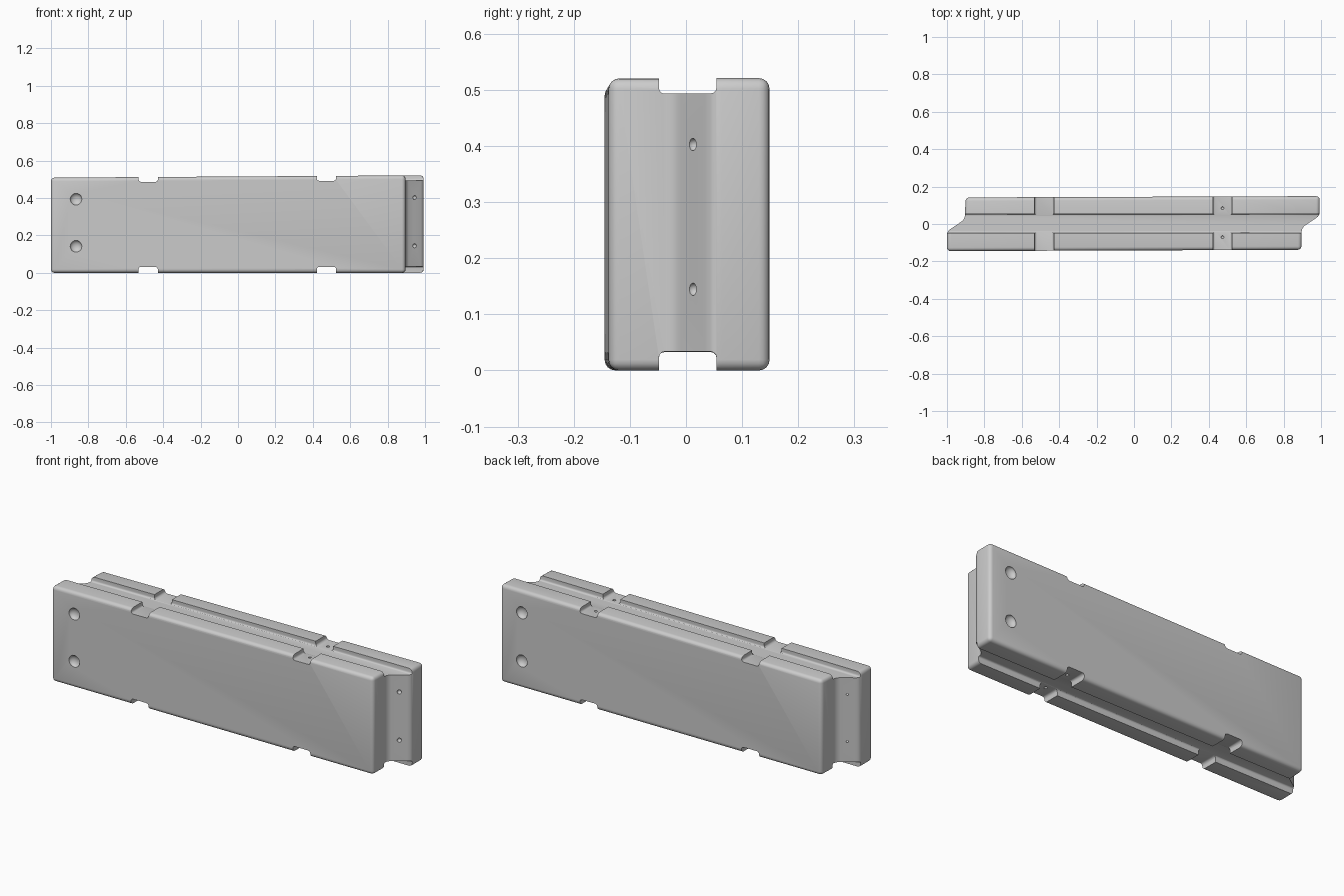
import bpy, bmesh
from mathutils import Vector

if "Cube" in bpy.data.objects:
    bpy.data.objects.remove(bpy.data.objects["Cube"])

H = 0.515


def make_object(name, bm):
    bmesh.ops.recalc_face_normals(bm, faces=bm.faces)
    mesh = bpy.data.meshes.new(name)
    bm.to_mesh(mesh)
    bm.free()
    obj = bpy.data.objects.new(name, mesh)
    bpy.context.collection.objects.link(obj)
    return obj


def round_edges(bm, width, segments):
    bmesh.ops.bevel(bm, geom=bm.edges[:], offset=width, segments=segments,
                    profile=0.5, affect='EDGES', clamp_overlap=True)


def box_cutter(name, centre, size, radius=0.009):
    bm = bmesh.new()
    bmesh.ops.create_cube(bm, size=1)
    bmesh.ops.scale(bm, vec=size, verts=bm.verts)
    round_edges(bm, radius, 3)
    bmesh.ops.translate(bm, vec=centre, verts=bm.verts)
    return make_object(name, bm)


def dimple_cutter(name, centre, size):
    bm = bmesh.new()
    bmesh.ops.create_uvsphere(bm, u_segments=16, v_segments=10, radius=1)
    bmesh.ops.scale(bm, vec=size, verts=bm.verts)
    bmesh.ops.translate(bm, vec=centre, verts=bm.verts)
    return make_object(name, bm)


# Barrier block: plan outline with stepped, slanted interlocking ends
outline = [(-1, -0.145), (0.895, -0.138), (0.897, -0.02), (0.993, 0.045),
           (0.993, 0.149), (-0.9, 0.142), (-0.905, 0.025), (-1, -0.04)]
bm = bmesh.new()
base = bm.faces.new([bm.verts.new((x, y, 0)) for x, y in outline])
top = bmesh.ops.extrude_face_region(bm, geom=[base])
bmesh.ops.translate(bm, vec=(0, 0, H),
                    verts=[v for v in top['geom'] if isinstance(v, bmesh.types.BMVert)])
bmesh.ops.recalc_face_normals(bm, faces=bm.faces)
round_edges(bm, 0.019, 4)
block = make_object("barrier_block", bm)

cutters = []
# Lengthwise channel and crosswise strap notches, top and bottom
for side, floor, sign in (("bottom", 0.033, -1), ("top", H - 0.027, 1)):
    z = floor + sign * 0.1
    cutters.append(box_cutter(side + "_channel", (0, 0.003, z), (2.4, 0.102, 0.2)))
    for i, x in enumerate((-0.48, 0.473)):
        cutters.append(box_cutter(f"{side}_notch_{i}", (x, 0, z + sign * 0.001),
                                  (0.103, 0.6, 0.2), 0.013))
    # Small pin holes in the right-hand notch
    for y in (-0.07, 0.085):
        cutters.append(dimple_cutter(side + "_pin_hole", (0.473, y, floor),
                                     (0.008, 0.008, 0.01)))

# Paired holes on the faces and small ones on the slanted ends
for s in (-1, 1):
    for z in (0.143, 0.398):
        cutters.append(dimple_cutter("face_hole", (s * 0.866, s * 0.147, z),
                                     (0.032, 0.022, 0.032)))
        cutters.append(dimple_cutter("end_hole", (s * 0.944, s * 0.013, z),
                                     (0.011, 0.011, 0.011)))

bpy.context.view_layer.objects.active = block
block.select_set(True)
for cutter in cutters:
    cutter.hide_render = True
    mod = block.modifiers.new("cut", 'BOOLEAN')
    mod.operation = 'DIFFERENCE'
    mod.solver = 'EXACT'
    mod.object = cutter
    bpy.ops.object.modifier_apply(modifier=mod.name)
for cutter in cutters:
    bpy.data.objects.remove(cutter, do_unlink=True)

# Slight rise of the top towards the right end
for v in block.data.vertices:
    v.co.z *= 1 + 0.012 * v.co.x

bpy.ops.object.shade_smooth_by_angle(angle=0.6)
